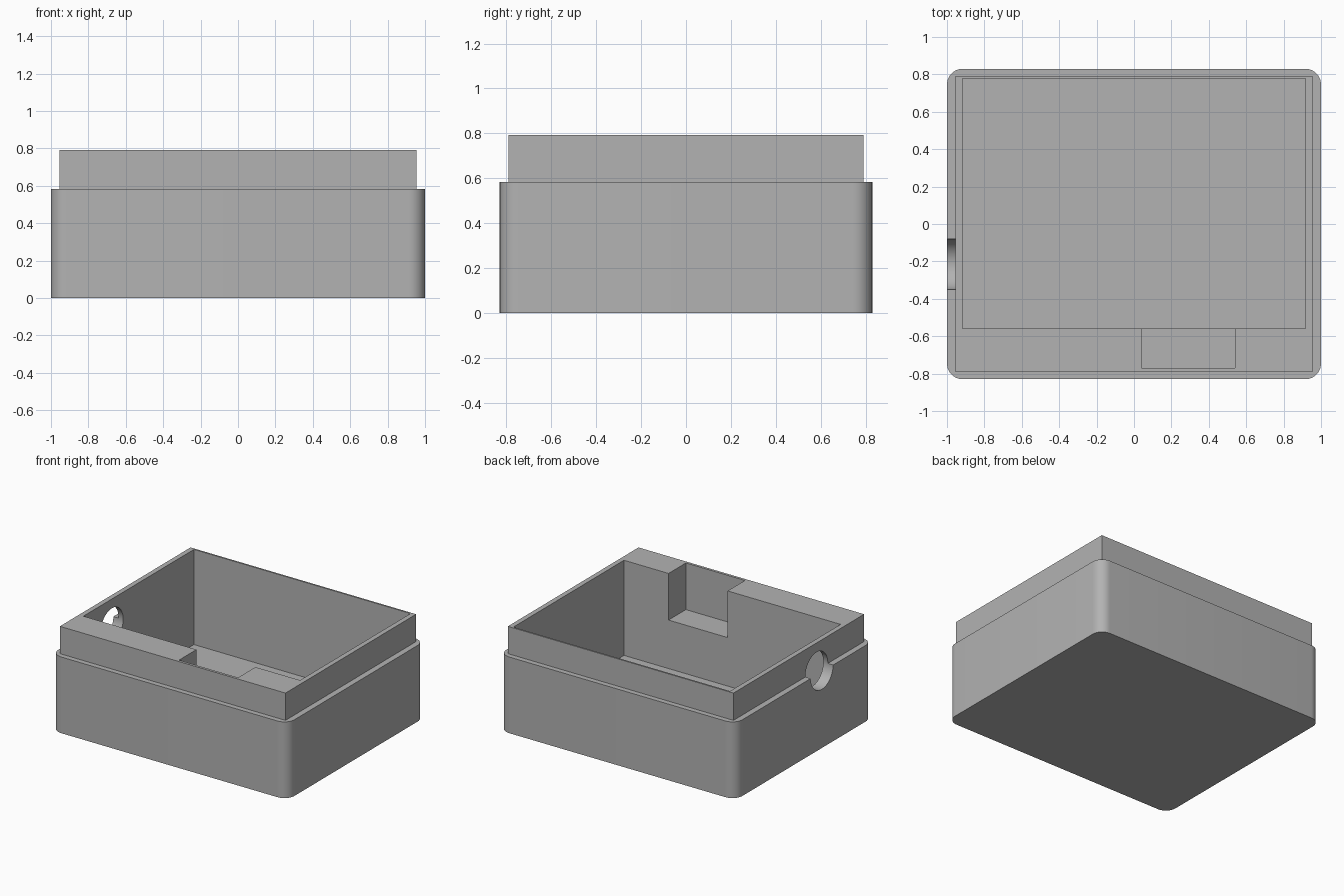
import bpy
import bmesh
import math
from mathutils import Matrix

default_cube = bpy.data.objects.get("Cube")
if default_cube:
    bpy.data.objects.remove(default_cube, do_unlink=True)

grey = bpy.data.materials.new("plain grey")
grey.use_nodes = True
colour = (0.45, 0.45, 0.45, 1)
grey.diffuse_color = colour
grey.node_tree.nodes["Principled BSDF"].inputs["Base Color"].default_value = colour


def finish(name, bm):
    mesh = bpy.data.meshes.new(name)
    bmesh.ops.recalc_face_normals(bm, faces=bm.faces)
    bm.to_mesh(mesh)
    bm.free()
    mesh.materials.append(grey)
    obj = bpy.data.objects.new(name, mesh)
    bpy.context.collection.objects.link(obj)
    return obj


def box(name, low, high, corner=0):
    """Box between two corners, with optional rounded upright edges."""
    bm = bmesh.new()
    bmesh.ops.create_cube(bm, size=1)
    for v in bm.verts:
        v.co = [high[i] if v.co[i] > 0 else low[i] for i in range(3)]
    if corner:
        upright = [e for e in bm.edges
                   if abs(e.verts[0].co.z - e.verts[1].co.z) > 0.1]
        bmesh.ops.bevel(bm, geom=upright, offset=corner, segments=10,
                        profile=0.5, affect='EDGES')
    return finish(name, bm)


def combine(target, tool, operation):
    """Apply a boolean and discard the tool."""
    tool.hide_render = True
    mod = target.modifiers.new(operation.lower(), 'BOOLEAN')
    mod.operation = operation
    mod.solver = 'EXACT'
    mod.object = tool
    bpy.ops.object.select_all(action='DESELECT')
    bpy.context.view_layer.objects.active = target
    target.select_set(True)
    bpy.ops.object.modifier_apply(modifier=mod.name)
    bpy.data.objects.remove(tool, do_unlink=True)


# Rounded lower shell with a square-cornered lip rising out of it
body = box("enclosure_body", (-1, -0.83, 0), (1, 0.83, 0.583), corner=0.085)
lip = box("lip", (-0.955, -0.79, 0.3), (0.955, 0.79, 0.792))
combine(body, lip, 'UNION')

# Main cavity, leaving a thick front wall
cavity = box("cavity_cutter", (-0.917, -0.56, 0.064), (0.917, 0.777, 1))
combine(body, cavity, 'DIFFERENCE')

# Pocket in the thick front wall
pocket = box("pocket_cutter", (0.04, -0.77, 0.435), (0.54, -0.5, 1))
combine(body, pocket, 'DIFFERENCE')

# Round cable hole through the side wall
bm = bmesh.new()
bmesh.ops.create_cone(
    bm, cap_ends=True, segments=48, radius1=0.136, radius2=0.136, depth=0.4,
    matrix=Matrix.Translation((-1, -0.215, 0.585)) @ Matrix.Rotation(math.pi / 2, 4, 'Y'))
combine(body, finish("cable_hole_cutter", bm), 'DIFFERENCE')

bpy.context.view_layer.objects.active = body
body.select_set(True)
bpy.ops.object.shade_smooth_by_angle(angle=math.radians(30))
